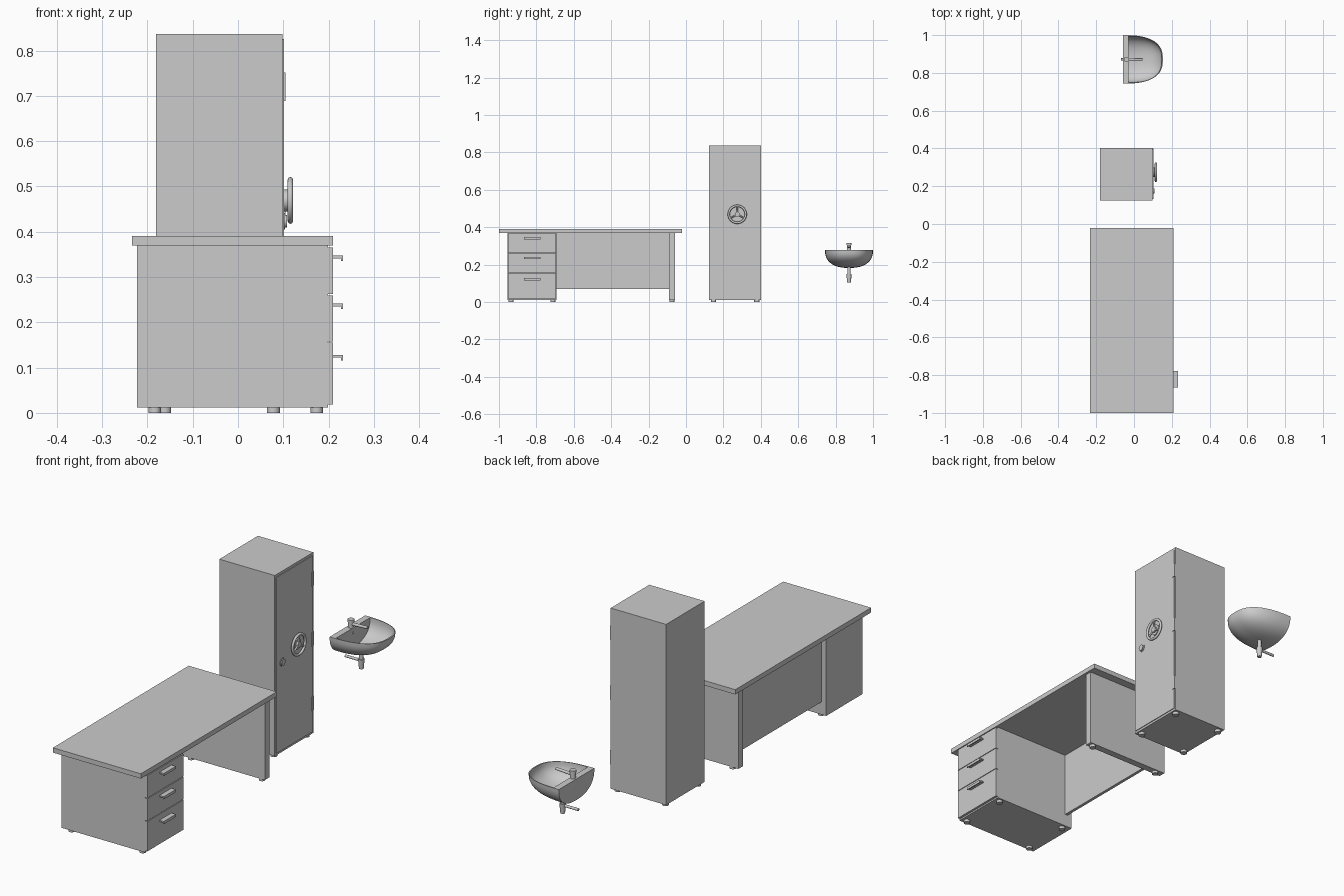
import bpy, bmesh, math
from mathutils import Vector

if "Cube" in bpy.data.objects:
    bpy.data.objects.remove(bpy.data.objects["Cube"])


def mesh_object(name, bm):
    bmesh.ops.recalc_face_normals(bm, faces=bm.faces[:])
    me = bpy.data.meshes.new(name)
    bm.to_mesh(me)
    bm.free()
    ob = bpy.data.objects.new(name, me)
    bpy.context.collection.objects.link(ob)
    return ob


def smooth(ob, angle=35):
    bpy.ops.object.select_all(action='DESELECT')
    ob.select_set(True)
    bpy.context.view_layer.objects.active = ob
    bpy.ops.object.shade_smooth_by_angle(angle=math.radians(angle))


def box(name, x0, x1, y0, y1, z0, z1):
    bm = bmesh.new()
    bmesh.ops.create_cube(bm, size=1)
    for v in bm.verts:
        v.co = Vector(((x0 + x1) / 2 + v.co.x * (x1 - x0),
                       (y0 + y1) / 2 + v.co.y * (y1 - y0),
                       (z0 + z1) / 2 + v.co.z * (z1 - z0)))
    return mesh_object(name, bm)


def rod(name, a, b, r1, r2=None, sides=24):
    """Cylinder or cone from point a to point b."""
    a, b = Vector(a), Vector(b)
    bm = bmesh.new()
    bmesh.ops.create_cone(bm, cap_ends=True, segments=sides, radius1=r1,
                          radius2=r1 if r2 is None else r2, depth=(b - a).length)
    ob = mesh_object(name, bm)
    ob.location = (a + b) / 2
    ob.rotation_euler = (b - a).to_track_quat('Z', 'Y').to_euler()
    smooth(ob)
    return ob


def extrude_y(name, profile, y0, y1):
    bm = bmesh.new()
    f = bm.faces.new([bm.verts.new((x, y0, z)) for x, z in profile])
    new = bmesh.ops.extrude_face_region(bm, geom=[f])['geom']
    bmesh.ops.translate(bm, vec=(0, y1 - y0, 0),
                        verts=[g for g in new if isinstance(g, bmesh.types.BMVert)])
    return mesh_object(name, bm)


# Desk: top, pedestal, side leg, back panel
box("desk_top", -0.234, 0.21, -1.0, -0.021, 0.369, 0.391)
box("desk_pedestal", -0.223, 0.199, -0.955, -0.692, 0.012, 0.369)
box("desk_side_leg", -0.223, 0.199, -0.091, -0.059, 0.012, 0.369)
box("desk_back_panel", -0.2, -0.186, -0.692, -0.091, 0.07, 0.369)

# Drawers with hooked handles
for i, (z0, z1, h) in enumerate([(0.262, 0.365, 0.347), (0.158, 0.259, 0.241), (0.019, 0.155, 0.128)]):
    box(f"drawer_front_{i}", 0.199, 0.21, -0.953, -0.694, z0, z1)
    extrude_y(f"drawer_handle_{i}",
              [(0.21, h), (0.232, h), (0.232, h - 0.012), (0.227, h - 0.012),
               (0.227, h - 0.006), (0.21, h - 0.006)], -0.866, -0.779)

# Desk feet
for i, y in enumerate((-0.935, -0.712, -0.075)):
    for j, x in enumerate((-0.184, 0.174)):
        rod(f"desk_foot_{i}_{j}", (x, y, 0), (x, y, 0.012), 0.0135)

# Safe: body, door, hinges, feet
box("safe_body", -0.181, 0.0985, 0.124, 0.402, 0.012, 0.836)
box("safe_door", 0.0985, 0.102, 0.132, 0.394, 0.022, 0.825)
for i, z in enumerate((0.152, 0.446, 0.72)):
    box(f"safe_hinge_{i}", 0.095, 0.1045, 0.384, 0.4, z - 0.032, z + 0.032)
for i, y in enumerate((0.147, 0.379)):
    for j, x in enumerate((-0.162, 0.078)):
        rod(f"safe_foot_{i}_{j}", (x, y, 0), (x, y, 0.012), 0.0145)

# Safe wheel and lock knob
wy, wz = 0.274, 0.469
rod("wheel_base", (0.101, wy, wz), (0.11, wy, wz), 0.024, sides=32)
rod("wheel_hub", (0.109, wy, wz), (0.119, wy, wz), 0.013)
bpy.ops.mesh.primitive_torus_add(major_segments=48, minor_segments=12, major_radius=0.0455,
                                 minor_radius=0.006, location=(0.1155, wy, wz),
                                 rotation=(0, math.pi / 2, 0))
rim = bpy.context.object
rim.name = "wheel_rim"
smooth(rim, 60)
for i in range(3):
    a = math.radians(90 + 120 * i)
    rod(f"wheel_spoke_{i}", (0.1145, wy, wz),
        (0.1145, wy + 0.043 * math.cos(a), wz + 0.043 * math.sin(a)), 0.004, sides=12)
rod("lock_base", (0.101, 0.175, 0.423), (0.104, 0.175, 0.423), 0.0185)
rod("lock_knob", (0.103, 0.175, 0.423), (0.108, 0.175, 0.423), 0.014)

# Basin: D-shaped shell lofted down from the rim, flat at the back
cy, top = 0.8715, 0.278


def d_rings(bm, xb, length, half, depth, levels=14, n=48):
    rings = []
    for k in range(levels + 1):
        t = math.pi / 2 * k / levels
        s = max(math.cos(t), 0.02) ** (2 / 2.4)
        z = top - depth * math.sin(t) ** (2 / 2.4)
        ring = []
        for i in range(n + 1):
            a = math.pi * (i / n - 0.5)
            c, si = max(math.cos(a), 0.0), math.sin(a)
            if i in (0, n):
                c = 0.0
            x = xb + s * length * c ** (2 / 2.6)
            y = cy + s * half * math.copysign(abs(si) ** (2 / 2.6), si)
            ring.append(bm.verts.new((x, y, z)))
        rings.append(ring)
    return rings


def bridge(bm, r1, r2):
    for i in range(len(r1)):
        j = (i + 1) % len(r1)
        bm.faces.new((r1[i], r1[j], r2[j], r2[i]))


bm = bmesh.new()
outer = d_rings(bm, -0.058, 0.211, 0.1285, 0.096)
inner = d_rings(bm, -0.029, 0.176, 0.1225, 0.088)
for rings in (outer, inner):
    for r1, r2 in zip(rings, rings[1:]):
        bridge(bm, r1, r2)
    bm.faces.new(rings[-1])
bridge(bm, outer[0], inner[0])
smooth(mesh_object("basin", bm), 40)

# Tap, overflow and waste trap
tx = -0.04
rod("tap_body", (tx, cy, top - 0.002), (tx, cy, 0.304), 0.012)
rod("tap_cap", (tx, cy, 0.304), (tx, cy, 0.315), 0.014)
rod("tap_spout", (tx, cy, 0.294), (0.045, cy, 0.298), 0.007, 0.006, 16)
rod("overflow_ring", (-0.03, cy, 0.255), (-0.027, cy, 0.255), 0.006)
rod("drain_ring", (0.012, cy, 0.188), (0.012, cy, 0.193), 0.013)
rod("waste_pipe", (0.012, cy, 0.186), (0.012, cy, 0.145), 0.009)
rod("waste_trap", (0.012, cy, 0.149), (0.012, cy, 0.104), 0.014, 0.010)
rod("wall_pipe", (0.012, cy, 0.14), (-0.068, cy, 0.14), 0.006, sides=16)
